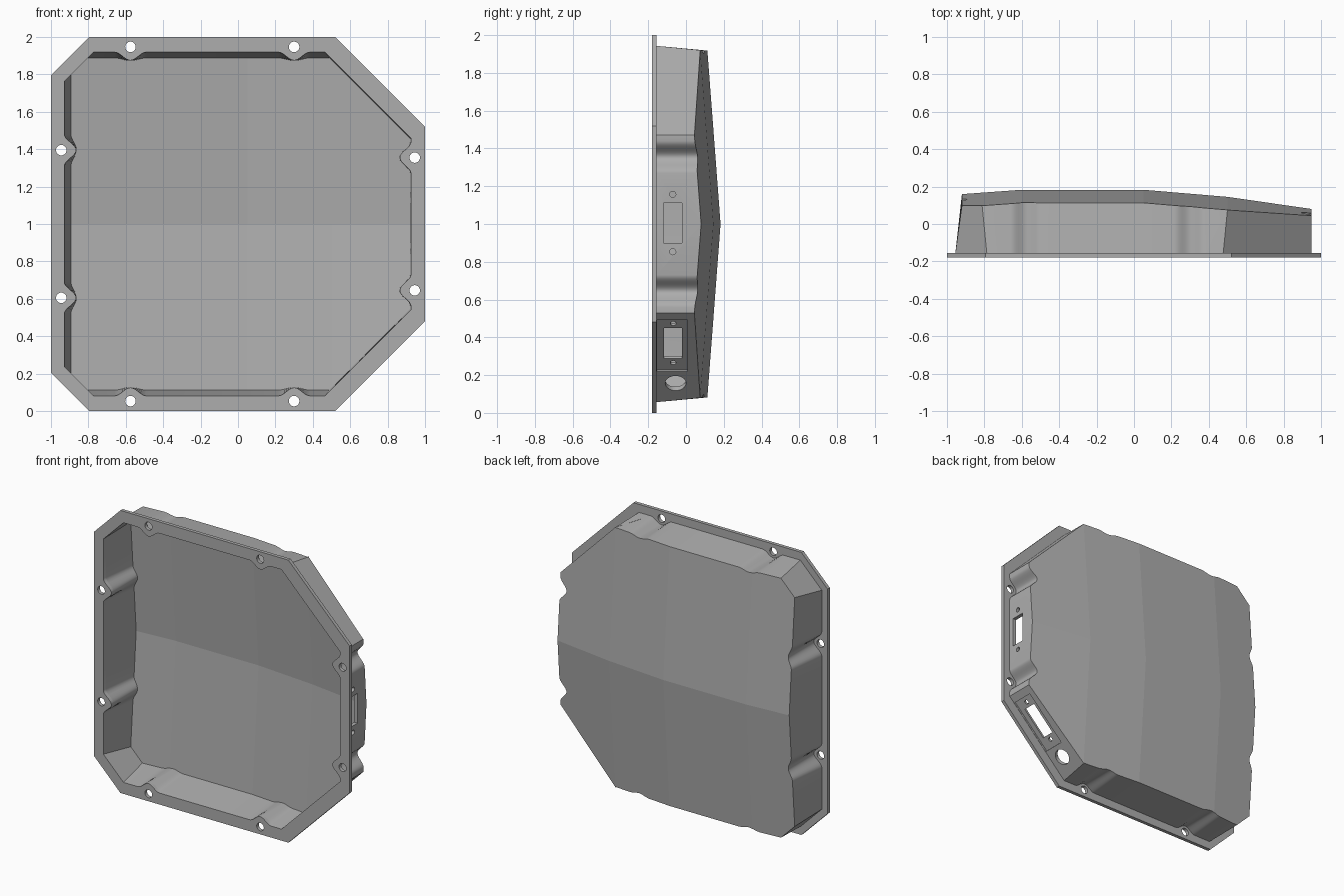
import bpy, bmesh, math
from mathutils import Vector

cube = bpy.data.objects.get("Cube")
if cube:
    bpy.data.objects.remove(cube, do_unlink=True)

grey = bpy.data.materials.new("warm_grey")
grey.use_nodes = True
colour = (0.42, 0.42, 0.42, 1)
grey.diffuse_color = colour
grey.node_tree.nodes["Principled BSDF"].inputs["Base Color"].default_value = colour

FLANGE_FRONT, FLANGE_BACK = -0.18, -0.155
ROOF = [(-1, 0.154), (-0.6, 0.183), (0.05, 0.183), (0.5, 0.145), (1, 0.073)]
QUARTER = math.pi / 4


def roof_height(x, z):
    """Back surface: panels folded along x, with a ridge at mid height."""
    for (xa, ya), (xb, yb) in zip(ROOF, ROOF[1:]):
        if x <= xb:
            break
    return ya + (yb - ya) * (x - xa) / (xb - xa) - 0.076 * abs(z - 1)


def bump(wall, tip, centre, direction, width=0.085, steps=8):
    """Rounded inward bulge of a wall, as (along, across) pairs."""
    pairs = []
    for i in range(-steps, steps + 1):
        t = i / steps
        rise = 0.5 + 0.5 * math.cos(math.pi * t)
        pairs.append((centre + direction * width * t, wall + (tip - wall) * rise))
    return pairs


def outline(left, right, top, small, large, inset):
    """Eight-sided outline with a bulge around each bolt, mirrored top to bottom."""
    half = [(x, u) for u, x in bump(right, 0.893 - inset, 0.355, 1)]
    half += [(right, large - right), (large - top, top)]
    for cx in (0.3, -0.575):
        half += bump(top, 0.903 - inset, cx, -1)
    half += [(top - small, top), (left, left + small)]
    half += [(x, u) for u, x in bump(left, -0.893 + inset, 0.395, -1)]
    ring = half + [(x, -u) for x, u in reversed(half)]
    return [(x, u + 1) for x, u in ring]


def make_object(name, bm):
    bmesh.ops.recalc_face_normals(bm, faces=bm.faces)
    mesh = bpy.data.meshes.new(name)
    bm.to_mesh(mesh)
    bm.free()
    mesh.materials.append(grey)
    ob = bpy.data.objects.new(name, mesh)
    bpy.context.collection.objects.link(ob)
    return ob


def loft(name, front, back, y_front, drop=None):
    """Closed loft; with a drop, the back cap is folded to follow the roof."""
    bm = bmesh.new()
    flat_y = 0.1 if drop is not None else FLANGE_BACK
    a = [bm.verts.new((x, y_front, z)) for x, z in front]
    b = [bm.verts.new((x, flat_y, z)) for x, z in back]
    bm.faces.new(a)
    bm.faces.new(b)
    for i in range(len(a)):
        j = (i + 1) % len(a)
        bm.faces.new((a[i], a[j], b[j], b[i]))
    if drop is not None:
        folds = [((x, 0, 0), (1, 0, 0)) for x, _ in ROOF[1:-1]] + [((0, 0, 1), (0, 0, 1))]
        for point, normal in folds:
            bmesh.ops.bisect_plane(bm, geom=bm.verts[:] + bm.edges[:] + bm.faces[:],
                                   dist=1e-5, plane_co=point, plane_no=normal)
        for v in bm.verts:
            if abs(v.co.y - flat_y) < 1e-4:
                v.co.y = roof_height(v.co.x, v.co.z) - drop
    return make_object(name, bm)


def box(centre, size, turn=0.0):
    bpy.ops.mesh.primitive_cube_add(size=1, location=centre, rotation=(0, turn, 0))
    ob = bpy.context.object
    ob.scale = size
    return ob


def rod(centre, radius, axis, depth=0.2):
    turn = Vector(axis).to_track_quat('Z', 'Y').to_euler()
    bpy.ops.mesh.primitive_cylinder_add(vertices=32, radius=radius, depth=depth,
                                        location=centre, rotation=turn)
    return bpy.context.object


def cut(ob, cutter, keep=False):
    cutter.hide_render = True
    bpy.context.view_layer.update()
    mod = ob.modifiers.new("cut", 'BOOLEAN')
    mod.operation, mod.solver, mod.object = 'DIFFERENCE', 'EXACT', cutter
    bpy.context.view_layer.objects.active = ob
    bpy.ops.object.modifier_apply(modifier=mod.name)
    if not keep:
        bpy.data.objects.remove(cutter, do_unlink=True)


# Housing: drafted walls and folded back
housing = loft("housing",
               outline(-0.955, 0.95, 0.943, 1.73, 1.42, 0),
               outline(-0.92, 0.95, 0.918, 1.73, 1.42, 0), FLANGE_BACK, 0)

# Flange plate
upper = [(1, 0.52), (0.52, 1), (-0.795, 1), (-1, 0.795)]
plate = [(x, u + 1) for x, u in upper + [(x, -u) for x, u in reversed(upper)]]
flange = loft("flange", plate, plate, FLANGE_FRONT)

# Hollow interior, cut through both parts
cavity = loft("cavity_cutter",
              outline(-0.93, 0.925, 0.92, 1.69, 1.385, 0.028),
              outline(-0.893, 0.922, 0.888, 1.69, 1.375, 0.03), FLANGE_FRONT - 0.01, 0.025)
cut(flange, cavity, keep=True)
cut(housing, cavity)

# Bolt holes
for side in (-1, 1):
    for x, u in ((-0.575, 0.947), (0.3, 0.947), (-0.945, 0.395), (0.945, 0.355)):
        cut(flange, rod((x, FLANGE_FRONT, 1 + side * u), 0.028, (0, 1, 0)))

# Side port with two screw holes
cut(housing, box((0.95, -0.07, 1.005), (0.2, 0.1, 0.21)))
for z in (0.853, 1.157):
    cut(housing, rod((0.95, -0.07, z), 0.016, (1, 0, 0)))


# Corner pocket, port, screw holes and round cable hole
def on_corner(z, y):
    return (z + 0.42, y, z)


outward = (1, 0, -1)
cut(housing, box(on_corner(0.355, -0.073), (0.024, 0.16, 0.385), QUARTER))
cut(housing, box(on_corner(0.36, -0.068), (0.16, 0.095, 0.226), QUARTER))
for z in (0.257, 0.465):
    cut(housing, rod(on_corner(z, -0.068), 0.015, outward, 0.12))
cut(housing, rod(on_corner(0.157, -0.055), 0.055, outward, 0.12))

# Smooth walls, crisp flat panels
for ob in (housing, flange):
    bpy.ops.object.select_all(action='DESELECT')
    ob.select_set(True)
    bpy.context.view_layer.objects.active = ob
    bpy.ops.object.shade_smooth_by_angle(angle=math.radians(28))
    for face in ob.data.polygons:
        if abs(face.normal.y) > 0.9:
            face.use_smooth = False
